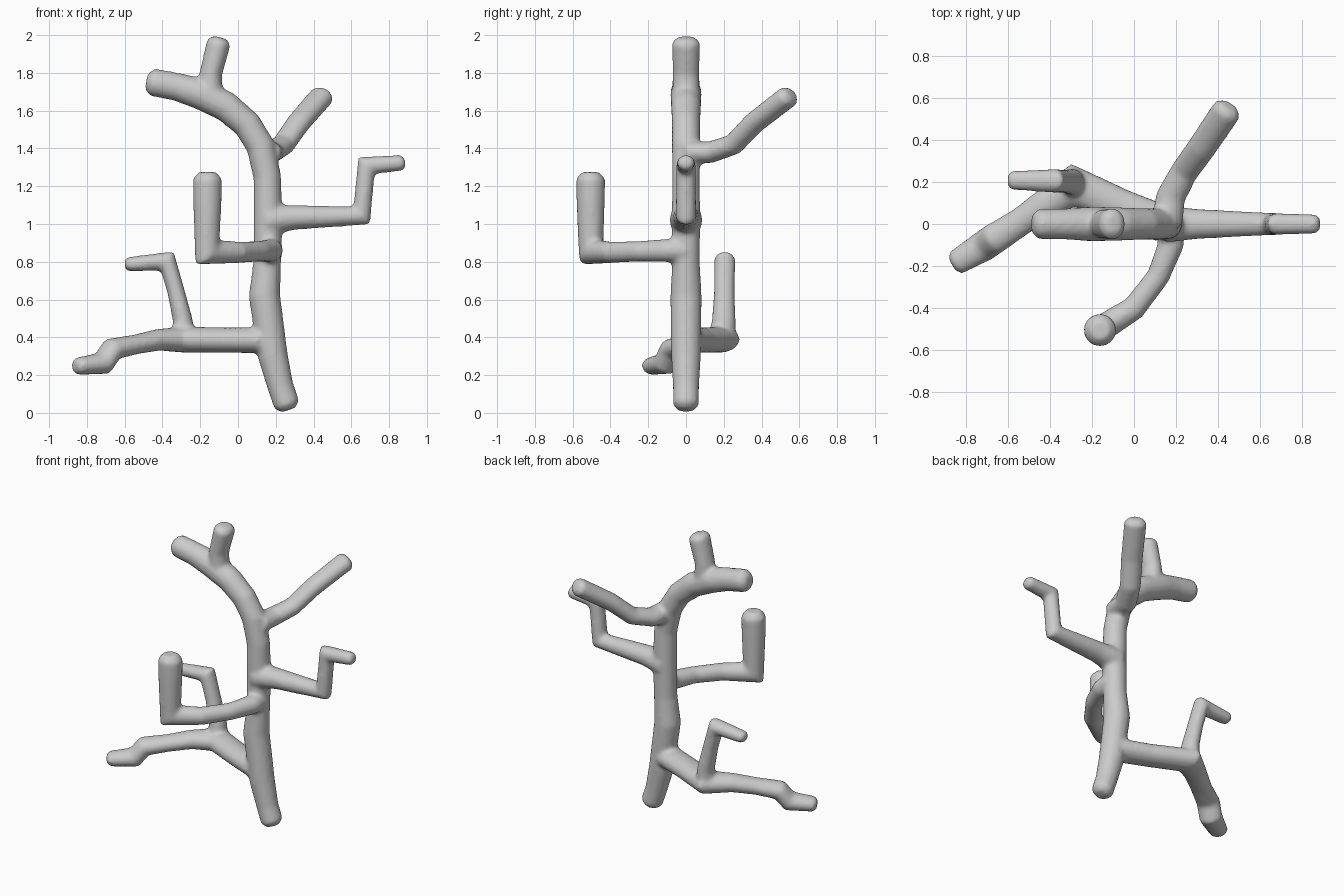
import bpy, bmesh, math
from mathutils import Vector

SIDES = 14
bm = bmesh.new()


def limb(points, ref, wide=(1.0, 1.0), tip_start=False):
    """Sweep an oval tube through (x, y, z, radius) points, with a chamfered tip."""
    pts = [(Vector(p[:3]), p[3]) for p in points]

    def add_tip(seq):
        end, r = seq[-1]
        t = (end - seq[-2][0]).normalized()
        seq[-1:] = [(end - t * r * 0.45, r), (end, r * 0.58)]

    add_tip(pts)
    if tip_start:
        pts.reverse()
        add_tip(pts)
        pts.reverse()
    ref = Vector(ref)
    rings = []
    for i, (p, r) in enumerate(pts):
        t1 = (p - pts[max(i - 1, 0)][0]).normalized()
        t2 = (pts[min(i + 1, len(pts) - 1)][0] - p).normalized()
        t = (t1 + t2).normalized()
        side = t.cross(ref).normalized()
        up = side.cross(t)
        # mitre the elbows so that the tube keeps its width
        bend, stretch = Vector(), 0.0
        if 0 < i < len(pts) - 1:
            bend = (t2 - t1).normalized()
            stretch = min(1 / max(t.dot(t1), 0.1), 1.4) - 1
        ring = []
        for k in range(SIDES):
            a = 2 * math.pi * k / SIDES
            o = (side * math.cos(a) * wide[0] + up * math.sin(a) * wide[1]) * (r + 0.002)
            o += bend * o.dot(bend) * stretch
            ring.append(bm.verts.new(p + o))
        rings.append(ring)
    for a, b in zip(rings, rings[1:]):
        for k in range(SIDES):
            n = (k + 1) % SIDES
            bm.faces.new((a[k], a[n], b[n], b[k]))
    bm.faces.new(rings[0][::-1])
    bm.faces.new(rings[-1])


# trunk, curving into the upper left branch
limb([(0.268, 0, 0.015, 0.068), (0.225, 0, 0.14, 0.068), (0.185, 0, 0.3, 0.078),
      (0.14, 0, 0.62, 0.082), (0.155, 0, 0.8, 0.072), (0.16, 0, 1.02, 0.075),
      (0.155, 0, 1.25, 0.072), (0.12, 0, 1.41, 0.074), (0.05, 0, 1.525, 0.074),
      (-0.06, 0, 1.62, 0.078), (-0.2, 0, 1.69, 0.082), (-0.32, 0, 1.725, 0.073),
      (-0.485, 0, 1.757, 0.072)], (0, 1, 0), tip_start=True)

# upper fork
limb([(-0.14, 0, 1.67, 0.06), (-0.145, 0, 1.79, 0.058), (-0.095, 0, 1.988, 0.063)],
     (0, 1, 0), (1, 1.18))

# rear branch
limb([(0.155, 0, 1.38, 0.06), (0.175, 0.13, 1.38, 0.056), (0.24, 0.25, 1.42, 0.053),
      (0.32, 0.36, 1.535, 0.055), (0.455, 0.56, 1.69, 0.057)], (0, 0, 1), (1.22, 1))

# right branch with raised twig
limb([(0.155, 0, 1.02, 0.08), (0.3, 0, 1.035, 0.064), (0.655, 0, 1.045, 0.047),
      (0.68, 0, 1.31, 0.046), (0.885, 0, 1.325, 0.041)], (0, 1, 0), (1, 1.1))

# front branch with upright end
limb([(0.17, 0, 0.86, 0.065), (0.175, -0.1, 0.86, 0.06), (0.115, -0.25, 0.855, 0.053),
      (0.0, -0.4, 0.85, 0.056), (-0.162, -0.502, 0.85, 0.064),
      (-0.162, -0.505, 1.12, 0.074), (-0.162, -0.505, 1.275, 0.076)], (0.5, -0.85, 0))

# lower left branch with drooping foot
limb([(0.14, 0, 0.385, 0.068), (-0.06, 0.08, 0.385, 0.066), (-0.29, 0.185, 0.388, 0.068),
      (-0.42, 0.095, 0.387, 0.056), (-0.54, 0.01, 0.363, 0.051), (-0.665, -0.07, 0.338, 0.056),
      (-0.715, -0.105, 0.262, 0.056), (-0.865, -0.195, 0.245, 0.045)], (0, 0, 1), (1.3, 1))

# lower left twig
limb([(-0.29, 0.19, 0.39, 0.06), (-0.292, 0.2, 0.49, 0.051), (-0.33, 0.203, 0.65, 0.045),
      (-0.375, 0.205, 0.805, 0.046), (-0.6, 0.208, 0.785, 0.037)], (0, 1, 0), (1, 1.2))

bmesh.ops.recalc_face_normals(bm, faces=bm.faces)
mesh = bpy.data.meshes.new("branching_trunk")
bm.to_mesh(mesh)
bm.free()
tree = bpy.data.objects.new("branching_trunk", mesh)
bpy.context.collection.objects.link(tree)

# fuse all limbs into one skin with soft junctions
fuse = tree.modifiers.new("fuse", 'REMESH')
fuse.mode = 'VOXEL'
fuse.voxel_size = 0.013
fuse.use_smooth_shade = True
soften = tree.modifiers.new("soften", 'SMOOTH')
soften.factor = 0.5
soften.iterations = 8
